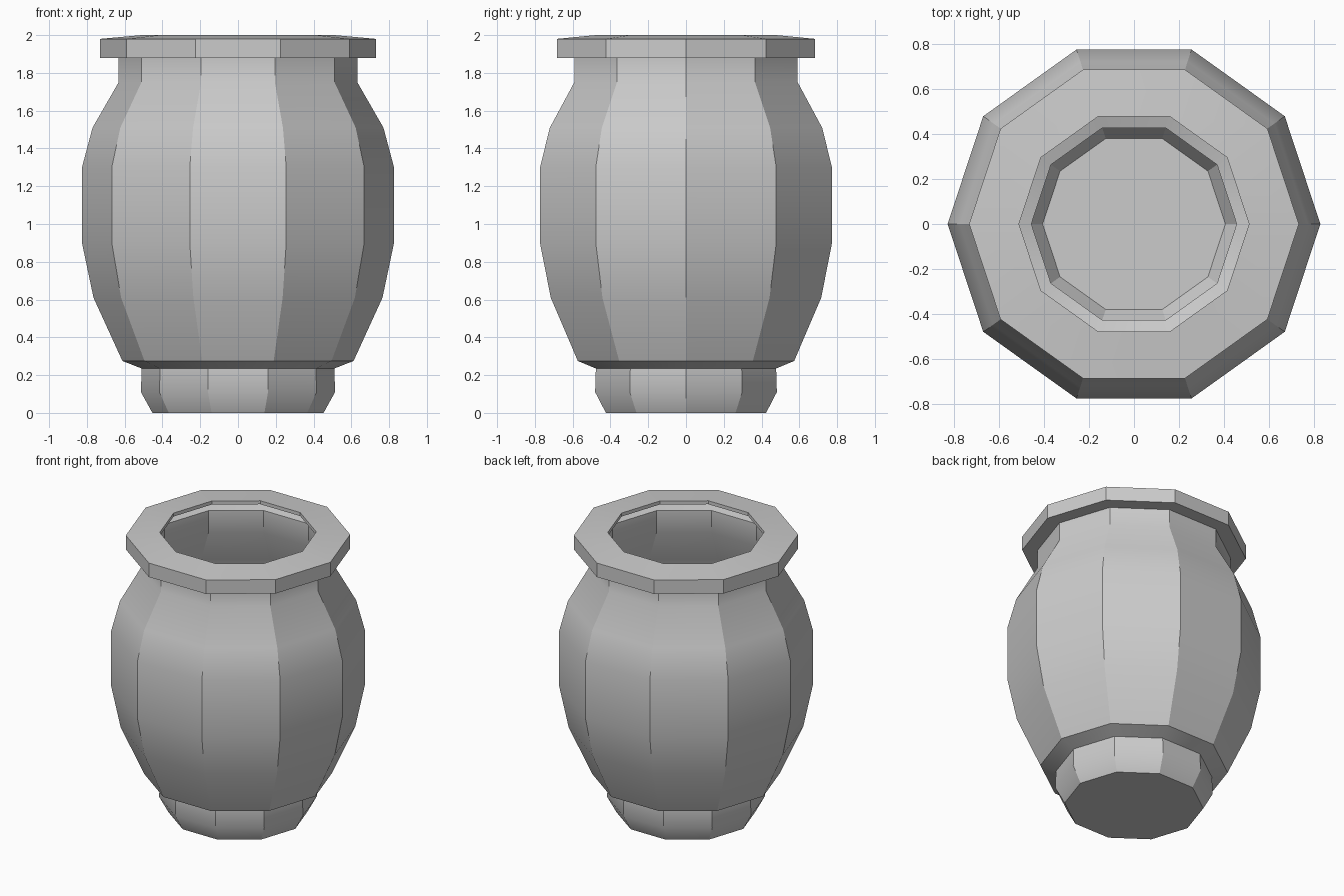
import bpy, bmesh, math

if "Cube" in bpy.data.objects:
    bpy.data.objects.remove(bpy.data.objects["Cube"])

SIDES = 10
Y_SCALE = 0.984  # the pot is very slightly narrower front to back


def lathe(name, profile):
    """Spin a closed (radius, z) profile into a ten-sided solid with capped ends."""
    bm = bmesh.new()
    rings = []
    for r, z in profile:
        rings.append([bm.verts.new((r * math.cos(math.tau * i / SIDES),
                                    r * math.sin(math.tau * i / SIDES) * Y_SCALE, z))
                      for i in range(SIDES)])
    for a, b in zip(rings, rings[1:]):
        for i in range(SIDES):
            j = (i + 1) % SIDES
            bm.faces.new((a[i], a[j], b[j], b[i]))
    bm.faces.new(rings[0][::-1])
    bm.faces.new(rings[-1])
    bmesh.ops.recalc_face_normals(bm, faces=bm.faces)
    mesh = bpy.data.meshes.new(name)
    bm.to_mesh(mesh)
    bm.free()
    obj = bpy.data.objects.new(name, mesh)
    bpy.context.collection.objects.link(obj)
    bpy.context.view_layer.objects.active = obj
    obj.select_set(True)
    bpy.ops.object.shade_smooth_by_angle(angle=math.radians(30))
    obj.select_set(False)
    return obj


# Outside: foot, body, neck and rim
foot = [(0.453, 0), (0.514, 0.11), (0.51, 0.235)]
body = [(0.612, 0.275), (0.765, 0.61), (0.826, 0.9), (0.826, 1.3), (0.77, 1.51)]
neck = [(0.632, 1.75), (0.632, 1.88)]
rim = [(0.731, 1.88), (0.731, 1.98), (0.51, 2.0)]

# Inside: hollow under the lip, neck wall, belly and sunken floor
lip_hollow = [(0.51, 1.975), (0.68, 1.96), (0.68, 1.92), (0.58, 1.9)]
inner_wall = [(0.58, 1.74), (0.72, 1.49), (0.775, 1.29), (0.775, 0.91),
              (0.715, 0.62), (0.57, 0.31)]
floor = [(0.455, 0.27), (0.455, 0.13), (0.405, 0.05)]

lathe("pot", foot + body + neck + rim + lip_hollow + inner_wall + floor)
